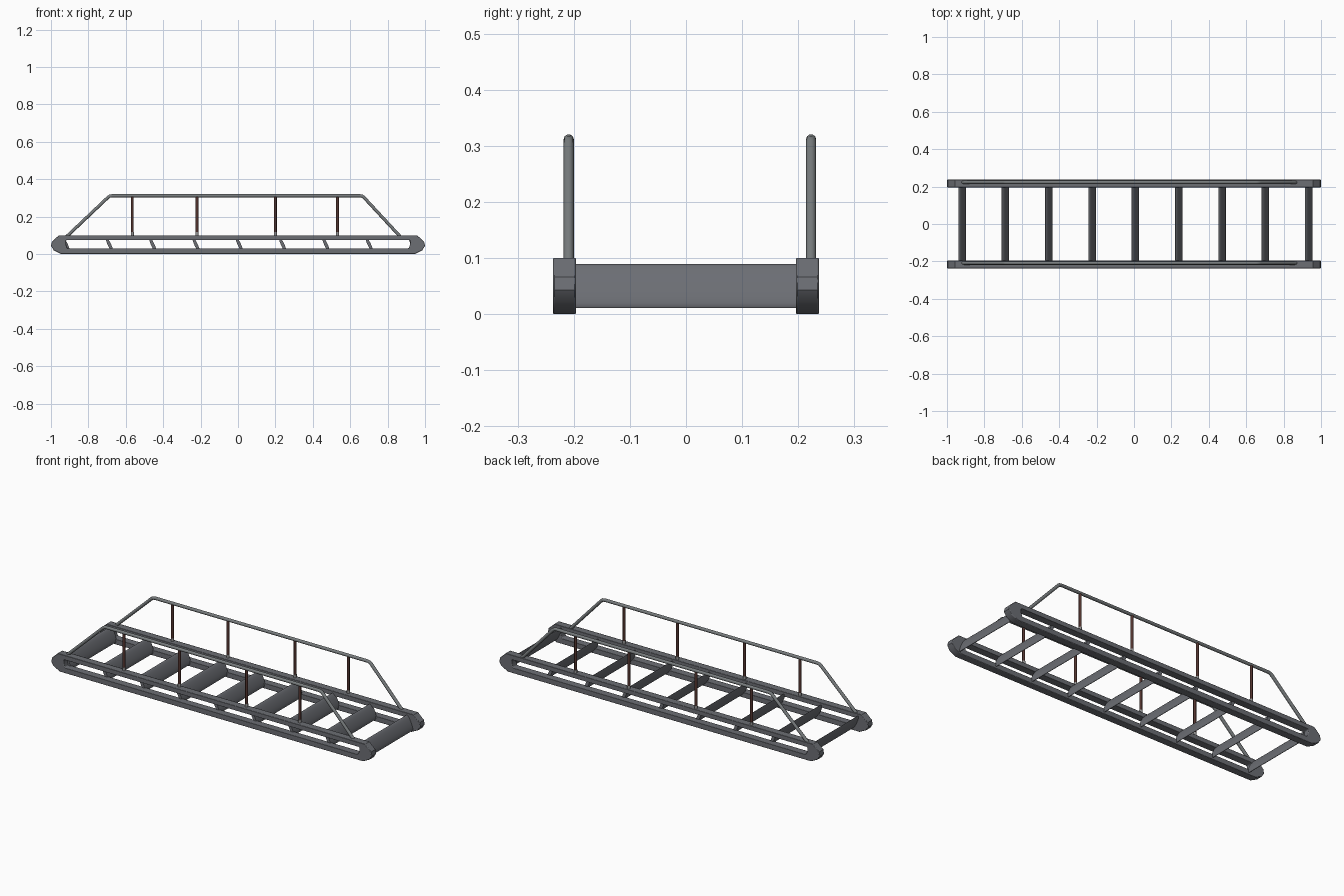
import bpy, bmesh, math
from mathutils import Vector

if "Cube" in bpy.data.objects:
    bpy.data.objects.remove(bpy.data.objects["Cube"])


def material(name, rgb):
    m = bpy.data.materials.new(name)
    m.diffuse_color = (*rgb, 1)
    m.use_nodes = True
    m.node_tree.nodes["Principled BSDF"].inputs["Base Color"].default_value = m.diffuse_color
    return m


STEEL = material("steel grey", (0.15, 0.157, 0.175))
RAIL = material("rail grey", (0.185, 0.2, 0.205))
BROWN = material("dark red brown", (0.085, 0.034, 0.028))
LIGHT = material("light grey", (0.3, 0.3, 0.3))


def finish(bm, name, mat, smooth=True):
    bmesh.ops.recalc_face_normals(bm, faces=bm.faces)
    me = bpy.data.meshes.new(name)
    bm.to_mesh(me)
    bm.free()
    me.materials.append(mat)
    ob = bpy.data.objects.new(name, me)
    bpy.context.collection.objects.link(ob)
    if smooth:
        bpy.context.view_layer.objects.active = ob
        ob.select_set(True)
        bpy.ops.object.shade_smooth_by_angle(angle=math.radians(35))
        ob.select_set(False)
    return ob


def ring_frame(name, y0, y1):
    """Long closed loop: outer and inner outline with equal point counts."""
    half_out = [(0.945, 0), (0.985, 0.02), (1.0, 0.043), (0.995, 0.066), (0.958, 0.1)]
    half_in = [(0.905, 0.03), (0.914, 0.032), (0.92, 0.05), (0.922, 0.07), (0.915, 0.074)]
    outer = half_out + [(-x, z) for x, z in reversed(half_out)]
    inner = half_in + [(-x, z) for x, z in reversed(half_in)]
    bm = bmesh.new()
    loops = [[bm.verts.new((x, y, z)) for x, z in pts]
             for pts, y in ((outer, y0), (inner, y0), (inner, y1), (outer, y1))]
    n = len(outer)
    for a in range(4):
        p, q = loops[a], loops[(a + 1) % 4]
        for i in range(n):
            j = (i + 1) % n
            bm.faces.new((p[i], p[j], q[j], q[i]))
    ob = finish(bm, name, STEEL)
    bev = ob.modifiers.new("edge_softening", "BEVEL")
    bev.width = 0.003
    bev.segments = 2
    bev.limit_method = "ANGLE"
    bev.angle_limit = math.radians(50)


def slat(name, x):
    """Tilted flat oval rung between the two side frames."""
    bm = bmesh.new()
    tilt = math.radians(25)
    ends = []
    for y in (-0.205, 0.205):
        ring = []
        for k in range(20):
            a = math.tau * k / 20
            u, v = 0.0435 * math.cos(a), 0.009 * math.sin(a)
            ring.append(bm.verts.new((x - u * math.sin(tilt) + v * math.cos(tilt), y,
                                      0.05 + u * math.cos(tilt) + v * math.sin(tilt))))
        ends.append(ring)
        bm.faces.new(ring)
    for i in range(20):
        j = (i + 1) % 20
        bm.faces.new((ends[0][i], ends[0][j], ends[1][j], ends[1][i]))
    finish(bm, name, STEEL)


def cylinder(name, x, y, z0, z1, r, mat):
    bm = bmesh.new()
    bmesh.ops.create_cone(bm, cap_ends=True, segments=14, radius1=r, radius2=r, depth=z1 - z0)
    bmesh.ops.translate(bm, verts=bm.verts, vec=Vector((x, y, (z0 + z1) / 2)))
    finish(bm, name, mat)


def handrail(name, y):
    """Round tube rising from the frame, running level and coming down."""
    pts = [(-0.925, 0.085), (-0.695, 0.303), (-0.686, 0.309), (-0.672, 0.3115),
           (0.652, 0.3115), (0.664, 0.309), (0.673, 0.303), (0.875, 0.085)]
    cu = bpy.data.curves.new(name, "CURVE")
    cu.dimensions = "3D"
    cu.bevel_depth = 0.009
    cu.bevel_resolution = 3
    cu.use_fill_caps = True
    sp = cu.splines.new("POLY")
    sp.points.add(len(pts) - 1)
    for p, (x, z) in zip(sp.points, pts):
        p.co = (x, y, z, 1)
    sp.use_smooth = True
    cu.materials.append(RAIL)
    bpy.context.collection.objects.link(bpy.data.objects.new(name, cu))


# Both sides: frame, handrail and its posts with collars
for side, y0, y1, yr in (("front", -0.237, -0.196, -0.209), ("back", 0.196, 0.237, 0.223)):
    ring_frame(side + "_side_frame", y0, y1)
    handrail(side + "_handrail", yr)
    for i, x in enumerate((-0.565, -0.219, 0.2, 0.532)):
        cylinder(f"{side}_post_{i}", x, yr, 0.095, 0.308, 0.0075, BROWN)
        cylinder(f"{side}_post_collar_{i}", x, yr, 0.095, 0.117, 0.0085, LIGHT)

# Rungs
for i in range(9):
    slat(f"rung_{i}", -0.919 + i * 0.2316)
